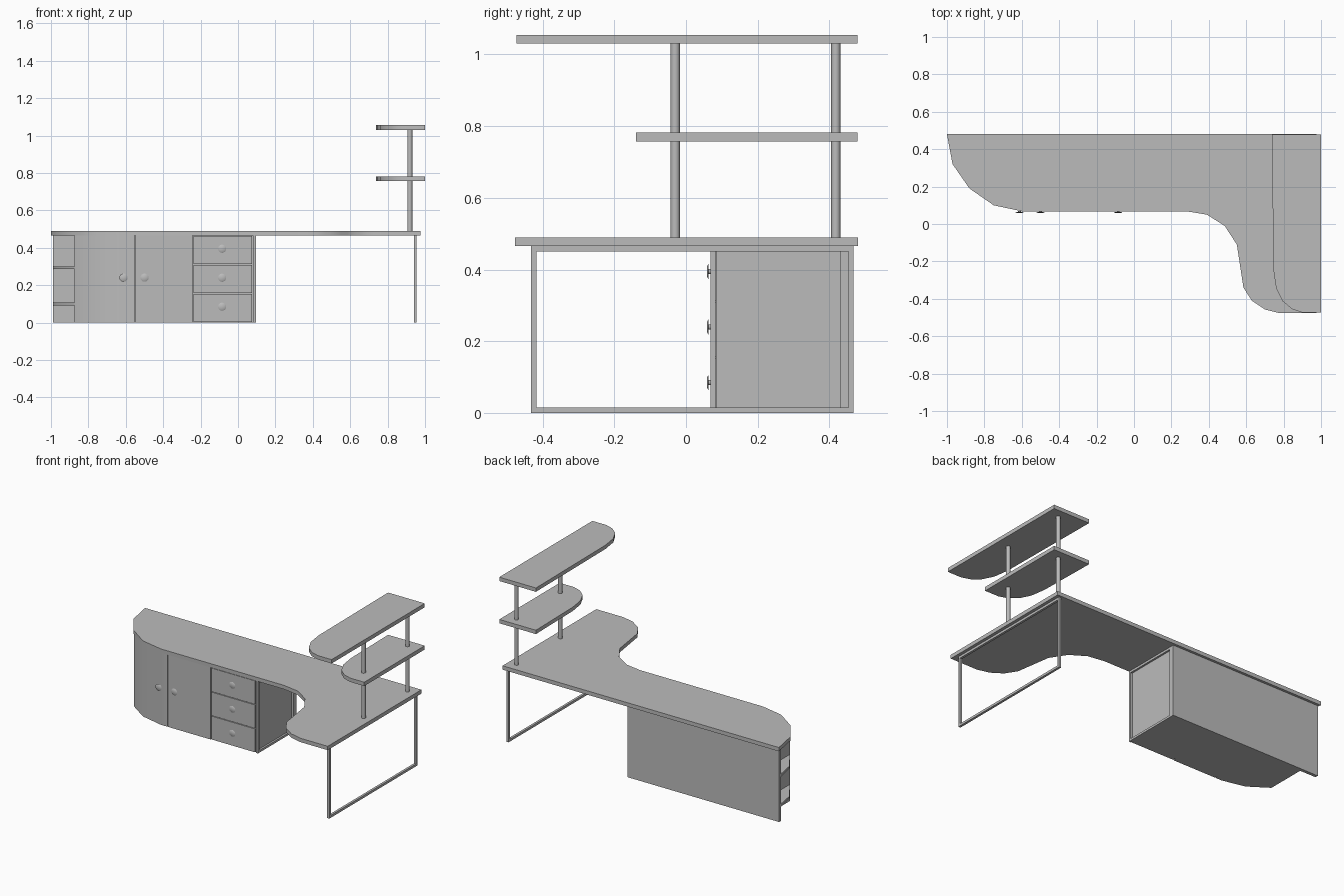
import bpy, bmesh, math
from mathutils import Matrix, Vector

cube = bpy.data.objects.get("Cube")
if cube:
    bpy.data.objects.remove(cube, do_unlink=True)

grey = bpy.data.materials.new("plain grey")
grey.use_nodes = True
grey.diffuse_color = (0.5, 0.5, 0.5, 1)
grey.node_tree.nodes["Principled BSDF"].inputs["Base Color"].default_value = (0.5, 0.5, 0.5, 1)


def finish(name, bm, smooth=True):
    bmesh.ops.recalc_face_normals(bm, faces=bm.faces)
    mesh = bpy.data.meshes.new(name)
    bm.to_mesh(mesh)
    bm.free()
    mesh.materials.append(grey)
    ob = bpy.data.objects.new(name, mesh)
    bpy.context.collection.objects.link(ob)
    if smooth:
        bpy.ops.object.select_all(action='DESELECT')
        ob.select_set(True)
        bpy.context.view_layer.objects.active = ob
        bpy.ops.object.shade_smooth_by_angle(angle=math.radians(35))
    return ob


def add_box(bm, lo, hi):
    lo, hi = Vector(lo), Vector(hi)
    m = Matrix.Translation((lo + hi) / 2) @ Matrix.Diagonal((*(hi - lo), 1))
    bmesh.ops.create_cube(bm, size=1, matrix=m)


def box(name, lo, hi):
    bm = bmesh.new()
    add_box(bm, lo, hi)
    return finish(name, bm, False)


def slab(name, outline, z0, z1):
    """Extrude a plan outline between two heights."""
    bm = bmesh.new()
    face = bm.faces.new([bm.verts.new((x, y, z0)) for x, y in outline])
    ext = bmesh.ops.extrude_face_region(bm, geom=[face])
    verts = [v for v in ext["geom"] if isinstance(v, bmesh.types.BMVert)]
    bmesh.ops.translate(bm, verts=verts, vec=(0, 0, z1 - z0))
    return finish(name, bm)


def frame(name, x0, x1, y0, y1, top, t):
    """Rectangular tube frame standing in the side plane."""
    bm = bmesh.new()
    for ya in (y0, y1 - t):
        add_box(bm, (x0, ya, 0), (x1, ya + t, top))
    for za in (0, top - t):
        add_box(bm, (x0, y0 + t, za), (x1, y1 - t, za + t))
    return finish(name, bm, False)


TOP = 0.465      # underside of the worktop
FRONT = 0.068    # front plane of the cabinet
BACK = 0.443     # rear of the cabinet box

# Worktop
bow = [(-0.97, 0.32), (-0.88, 0.19), (-0.75, 0.10), (-0.6, 0.068)]
sweep = [(0.28, 0.068), (0.39, 0.05), (0.485, -0.01), (0.55, -0.11), (0.585, -0.34),
         (0.63, -0.41), (0.70, -0.457), (0.78, -0.477)]
slab("worktop", [(-1, 0.48)] + bow + sweep + [(0.975, -0.477), (0.975, 0.48)], TOP, 0.49)


# Raised shelves with a rounded front corner
def raised_shelf(name, front, z):
    corner = [(0.745, 0.23), (0.76, 0.13), (0.795, 0.06), (0.845, 0.018), (0.90, 0)]
    pts = [(0.738, 0.478)] + [(x, front + d) for x, d in corner]
    slab(name, pts + [(1.0, front), (1.0, 0.478)], z, z + 0.025)


raised_shelf("lower_raised_shelf", -0.14, 0.757)
raised_shelf("upper_raised_shelf", -0.473, 1.03)

# Shelf posts
for name, y in (("front_post", -0.03), ("rear_post", 0.418)):
    bm = bmesh.new()
    bmesh.ops.create_cone(bm, cap_ends=True, segments=12, radius1=0.013, radius2=0.013,
                          depth=0.545, matrix=Matrix.Translation((0.919, y, 0.76)))
    finish(name, bm)

# Open end leg and cabinet end frame
frame("leg_frame", 0.94, 0.955, -0.432, 0.468, TOP, 0.015)
frame("cabinet_end_frame", 0.08, 0.095, FRONT, BACK, TOP, 0.014)

# Cabinet body and back panel
body = [(-0.875, BACK), (-0.875, 0.2), (-0.75, 0.118), (-0.6, 0.084), (0.083, 0.084), (0.083, BACK)]
slab("cabinet_body", body, 0, TOP)
box("back_panel", (-0.99, BACK, 0), (0.095, 0.464, TOP))

# Doors and drawers, with narrow gaps between them
curved = [(-0.553, FRONT), (-0.6, FRONT), (-0.75, 0.102), (-0.875, 0.187),
          (-0.875, 0.2), (-0.75, 0.118), (-0.6, 0.084), (-0.553, 0.084)]
slab("curved_door", curved, 0, TOP)
box("flat_door", (-0.547, FRONT, 0), (-0.243, 0.084, TOP))
step = TOP / 3
for i in range(3):
    box(f"drawer_front_{i + 1}", (-0.237, FRONT, i * step + 0.002),
        (0.074, 0.084, (i + 1) * step - 0.002))

# Open shelves at the curved end
for i, z in enumerate((0.092, 0.286)):
    slab(f"end_shelf_{i + 1}", [(-0.875, BACK), (-0.99, BACK), (-0.965, 0.32), (-0.875, 0.19)],
         z, z + 0.015)


# Round knobs
def knob(name, x, z):
    bm = bmesh.new()
    for r1, r2, depth, y in ((0.007, 0.007, 0.008, FRONT - 0.002), (0.022, 0.015, 0.004, FRONT - 0.007)):
        m = Matrix.Translation((x, y, z)) @ Matrix.Rotation(math.pi / 2, 4, 'X')
        bmesh.ops.create_cone(bm, cap_ends=True, segments=16, radius1=r1, radius2=r2,
                              depth=depth, matrix=m)
    finish(name, bm)


knob("curved_door_knob", -0.612, 0.24)
knob("flat_door_knob", -0.5, 0.24)
for i in range(3):
    knob(f"drawer_knob_{i + 1}", -0.085, (i + 0.5) * step + 0.007)
